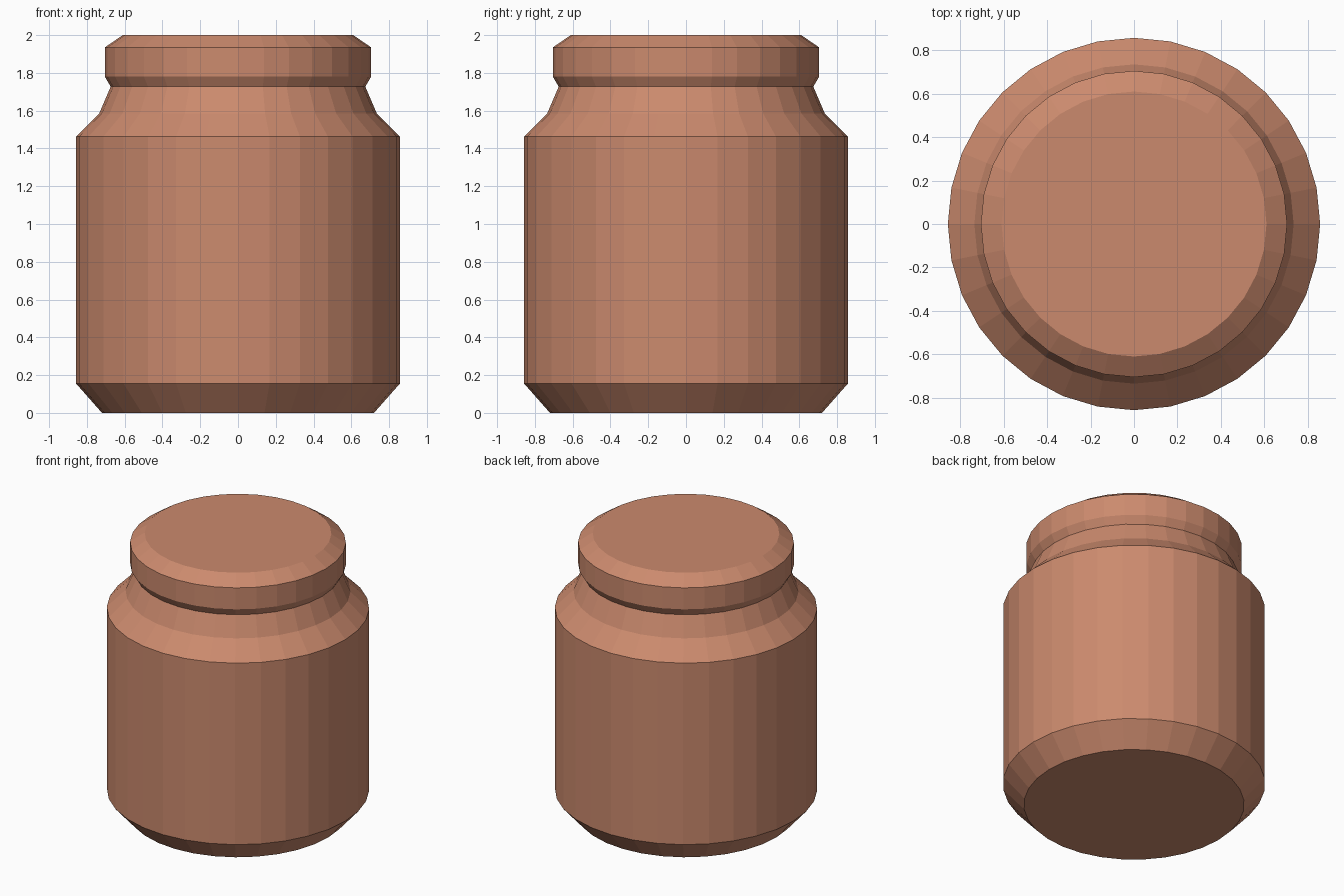
import bpy
import bmesh
from math import cos, sin, tau

cube = bpy.data.objects.get("Cube")
if cube:
    bpy.data.objects.remove(cube, do_unlink=True)

SIDES = 32

# Terracotta clay
clay = bpy.data.materials.new("terracotta")
clay.use_nodes = True
colour = (0.60, 0.255, 0.155, 1)
clay.diffuse_color = colour
clay.node_tree.nodes["Principled BSDF"].inputs["Base Color"].default_value = colour


def lathe(name, profile):
    """Turn a bottom-to-top (radius, height) profile into a closed faceted solid."""
    bm = bmesh.new()
    rings = [[bm.verts.new((r * cos(tau * i / SIDES), r * sin(tau * i / SIDES), z))
              for i in range(SIDES)] for r, z in profile]
    for low, high in zip(rings, rings[1:]):
        for i in range(SIDES):
            j = (i + 1) % SIDES
            bm.faces.new((low[i], low[j], high[j], high[i]))
    bm.faces.new(rings[0][::-1])
    bm.faces.new(rings[-1])
    mesh = bpy.data.meshes.new(name)
    bm.to_mesh(mesh)
    bm.free()
    mesh.materials.append(clay)
    obj = bpy.data.objects.new(name, mesh)
    bpy.context.collection.objects.link(obj)
    return obj


# Body with chamfered foot, shoulder and tapering neck
lathe("jar_body", [(0.72, 0), (0.857, 0.155), (0.857, 1.463),
                   (0.735, 1.585), (0.674, 1.727)])

# Lid with undercut and bevelled top
lathe("jar_lid", [(0.674, 1.727), (0.705, 1.78), (0.705, 1.935), (0.61, 2)])
